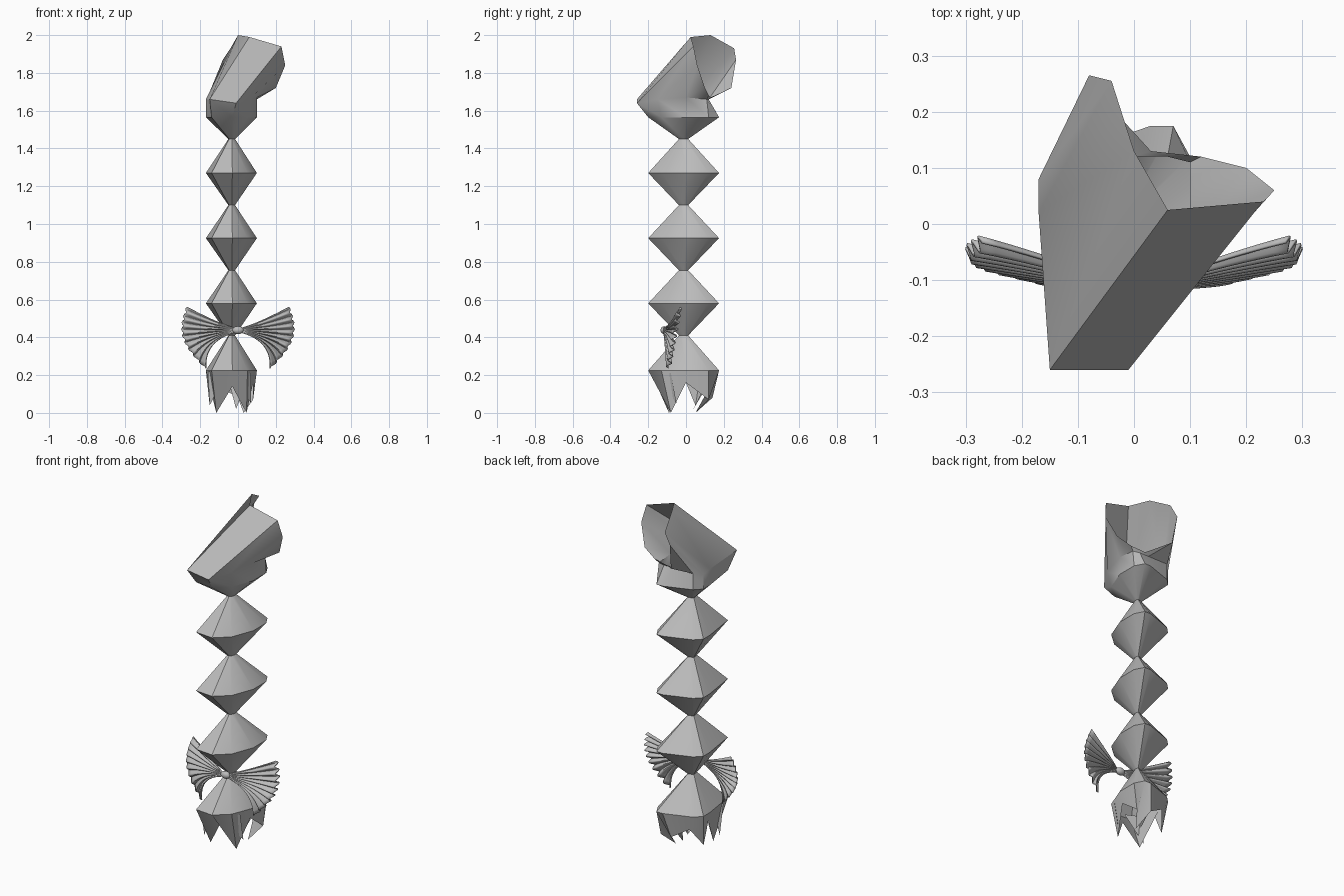
import bpy, bmesh, math
from mathutils import Vector

if "Cube" in bpy.data.objects:
    bpy.data.objects.remove(bpy.data.objects["Cube"])

grey = bpy.data.materials.new("plain_grey")
grey.diffuse_color = (0.5, 0.5, 0.5, 1)
grey.use_nodes = True
grey.node_tree.nodes["Principled BSDF"].inputs["Base Color"].default_value = grey.diffuse_color


def finish(name, bm, angle=35):
    bmesh.ops.recalc_face_normals(bm, faces=bm.faces)
    me = bpy.data.meshes.new(name)
    bm.to_mesh(me)
    bm.free()
    ob = bpy.data.objects.new(name, me)
    bpy.context.collection.objects.link(ob)
    me.materials.append(grey)
    bpy.ops.object.select_all(action='DESELECT')
    ob.select_set(True)
    bpy.context.view_layer.objects.active = ob
    bpy.ops.object.shade_smooth_by_angle(angle=math.radians(angle))
    return ob


def loft(name, rings):
    bm = bmesh.new()
    rows = [[bm.verts.new(p) for p in r] for r in rings]
    n = len(rows[0])
    for a, b in zip(rows, rows[1:]):
        for i in range(n):
            j = (i + 1) % n
            bm.faces.new((a[i], a[j], b[j], b[i]))
    return finish(name, bm)


# irregular pouch cross-section, clockwise from the left side
section = [(-.17, .02), (-.17, .08), (-.13, .12), (.03, .175), (.07, .175),
           (.10, .12), (.10, 0), (.05, -.13), (-.03, -.20), (-.14, -.19)]
centre = Vector((-.033, -.013))


def ring(z, s=1.0):
    return [(*(centre + (Vector(p) - centre) * s), z) for p in section]


# torn hem, pinched bubbles, then the hood leaning over to an open mouth
hem = [(-.145, 0, .16), (-.15, .05, .04), (-.10, .11, .14), (0, .14, .08), (.03, .05, 0),
       (.08, .12, .07), (.08, 0, .16), (.045, -.08, 0), (-.03, -.13, .14), (-.115, -.09, 0)]
rings = [hem, ring(.225)]
for neck, wide in ((.41, .58), (.755, .925), (1.10, 1.27)):
    rings += [ring(neck, .13), ring(wide)]
rings += [ring(1.45, .13), ring(1.565)]
rings.append([(-.17, .02, 1.66), (-.17, .08, 1.65), (-.13, .12, 1.66), (0, .12, 1.66), (.06, .12, 1.66),
              (.10, .11, 1.66), (.10, 0, 1.67), (.06, -.15, 1.66), (-.01, -.26, 1.64), (-.15, -.26, 1.66)])
rings.append([(0, .13, 2.0), (-.04, .255, 1.93), (-.08, .265, 1.87), (-.07, .24, 1.72), (.03, .13, 1.67),
              (.12, .12, 1.68), (.20, .10, 1.72), (.25, .06, 1.84), (.23, .04, 1.94), (.06, .025, 1.99)])
loft("pinched_body", rings)

# hanging scraps under the hem
bm = bmesh.new()
for tri in (((-.16, -.12, .22), (-.06, -.15, .21), (-.15, -.10, .04)),
            ((-.03, -.17, .21), (.07, -.08, .21), (.07, -.05, .05)),
            ((-.06, .13, .21), (.06, .15, .21), (-.01, .04, .02))):
    bm.faces.new([bm.verts.new(p) for p in tri])
finish("hem_scraps", bm)


# pleated bow wings
def bez(a, b, c, r):
    return [(1 - r) ** 2 * p + 2 * r * (1 - r) * q + r * r * s for p, q, s in zip(a, b, c)]


def bow_wing(name, side):
    bm = bmesh.new()
    nr, nt, pleats = 12, 90, 9
    grid = []
    for i in range(nr + 1):
        r = i / nr
        up = bez((.02, .45), (.10, .47), (.27, .56), r)
        low = bez((.02, .425), (.18, .38), (.17, .235), r)
        row = []
        for k in range(nt + 1):
            t = k / nt
            wave = math.sin(2 * math.pi * pleats * t)
            x = up[0] + (low[0] - up[0]) * t + r * r * (.068 * math.sin(math.pi * t) + .005 * wave)
            z = up[1] + (low[1] - up[1]) * t
            y = -.118 + r * (.085 - .06 * t) + .012 * r * wave
            row.append(bm.verts.new((side * x, y, z)))
        grid.append(row)
    for i in range(nr):
        for k in range(nt):
            bm.faces.new((grid[i][k], grid[i][k + 1], grid[i + 1][k + 1], grid[i + 1][k]))
    ob = finish(name, bm, 60)
    m = ob.modifiers.new("thickness", 'SOLIDIFY')
    m.thickness = .005
    m.offset = 0


bow_wing("bow_wing_right", 1)
bow_wing("bow_wing_left", -1)

# bow knot
bm = bmesh.new()
bmesh.ops.create_uvsphere(bm, u_segments=20, v_segments=12, radius=1)
for v in bm.verts:
    v.co = Vector((v.co.x * .03, v.co.y * .02 - .115, v.co.z * .021 + .438))
finish("bow_knot", bm, 60)
